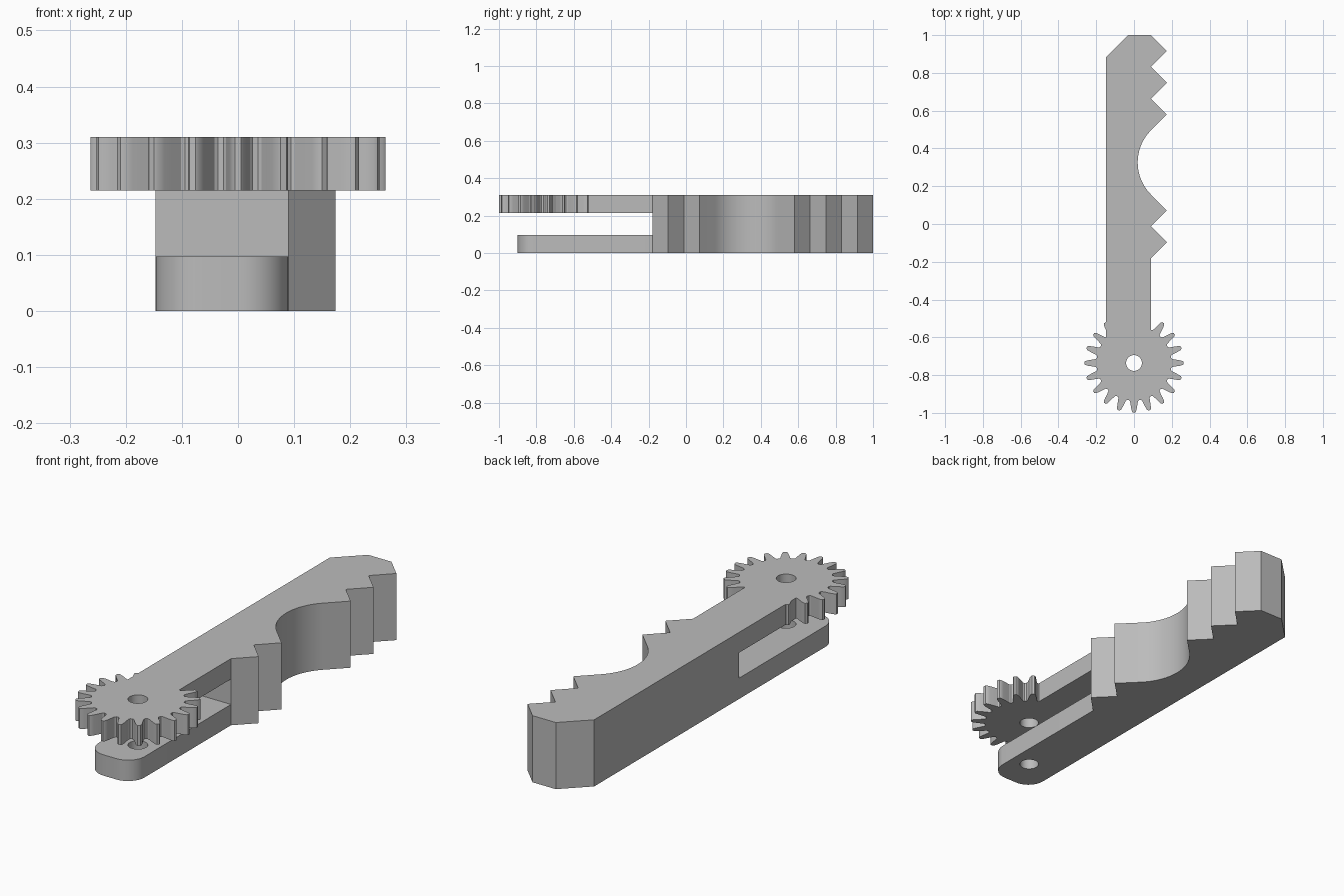
import bpy
import bmesh
from math import cos, sin, pi, radians

cube = bpy.data.objects.get("Cube")
if cube:
    bpy.data.objects.remove(cube, do_unlink=True)

HEIGHT, LEFT, RIGHT, STEP = 0.31, -0.147, 0.09, 0.084
SLOT_LOW, SLOT_TOP, SLOT_END = 0.097, 0.215, -0.18
PIVOT_Y = -0.736

grey = bpy.data.materials.new("plain grey")
grey.use_nodes = True
grey.diffuse_color = (0.5, 0.5, 0.5, 1)
grey.node_tree.nodes["Principled BSDF"].inputs["Base Color"].default_value = (0.5, 0.5, 0.5, 1)


def arc(cx, cy, r, start, end, count):
    """Points on a circular arc, angles in degrees."""
    angles = [radians(start + (end - start) * i / count) for i in range(count + 1)]
    return [(cx + r * cos(a), cy + r * sin(a)) for a in angles]


def prism(name, outline, z0, z1):
    """Extrude a flat outline between two heights."""
    bm = bmesh.new()
    face = bm.faces.new([bm.verts.new((x, y, z0)) for x, y in outline])
    top = bmesh.ops.extrude_face_region(bm, geom=[face])["geom"]
    bmesh.ops.translate(bm, vec=(0, 0, z1 - z0),
                        verts=[v for v in top if isinstance(v, bmesh.types.BMVert)])
    bmesh.ops.recalc_face_normals(bm, faces=bm.faces)
    mesh = bpy.data.meshes.new(name)
    bm.to_mesh(mesh)
    bm.free()
    mesh.materials.append(grey)
    obj = bpy.data.objects.new(name, mesh)
    bpy.context.collection.objects.link(obj)
    return obj


def combine(target, tool, operation):
    """Apply a boolean and discard the tool."""
    bpy.context.view_layer.objects.active = target
    mod = target.modifiers.new(operation, "BOOLEAN")
    mod.operation, mod.object, mod.solver = operation, tool, "EXACT"
    bpy.ops.object.modifier_apply(modifier=mod.name)
    bpy.data.objects.remove(tool, do_unlink=True)


def box(name, y0, y1, z0, z1):
    return prism(name, [(-1, y0), (1, y0), (1, y1), (-1, y1)], z0, z1)


# Notched bar with a rounded front end and a curved bite in its right edge
fillet, end_y = 0.085, -0.9
outline = arc(LEFT + fillet, end_y + fillet, fillet, 180, 270, 12)
outline += arc(RIGHT - fillet, end_y + fillet, fillet, 270, 360, 12)
outline += [(RIGHT + STEP * (i % 2), SLOT_END + STEP * i) for i in range(4)]
outline += arc(RIGHT + 0.17, 0.326, 0.17 * 2 ** 0.5, 225, 135, 28)
outline += [(RIGHT + STEP * ((i + 1) % 2), 0.58 + STEP * i) for i in range(6)]
outline += [(-0.03, 1), (LEFT, 0.885)]
bar = prism("notched_bar", outline, 0, HEIGHT)

# Slot between the two arms, and the upper arm cut short
combine(bar, box("slot_cutter", -2, SLOT_END, SLOT_LOW, SLOT_TOP), "DIFFERENCE")
combine(bar, box("end_cutter", -2, -0.6, 0.15, 1), "DIFFERENCE")

# Gear wheel at the end of the upper arm
half_tooth = [(7.6, 0.198), (6.0, 0.203), (4.6, 0.222), (3.4, 0.243), (2.3, 0.258), (1.2, 0.263)]
tooth = [(-a, r) for a, r in half_tooth] + half_tooth[::-1]
teeth = 20
gear_outline = []
for i in range(teeth):
    for offset, r in tooth:
        a = 2 * pi * i / teeth + radians(offset)
        gear_outline.append((r * cos(a), PIVOT_Y + r * sin(a)))
combine(bar, prism("gear_wheel", gear_outline, SLOT_TOP, HEIGHT), "UNION")

# Pivot hole through the gear and the lower arm
hole = arc(0, PIVOT_Y, 0.042, 0, 360, 32)[:-1]
combine(bar, prism("hole_cutter", hole, -0.1, 0.5), "DIFFERENCE")

bpy.ops.object.select_all(action="DESELECT")
bar.select_set(True)
bpy.context.view_layer.objects.active = bar
bpy.ops.object.shade_smooth_by_angle(angle=radians(30))
